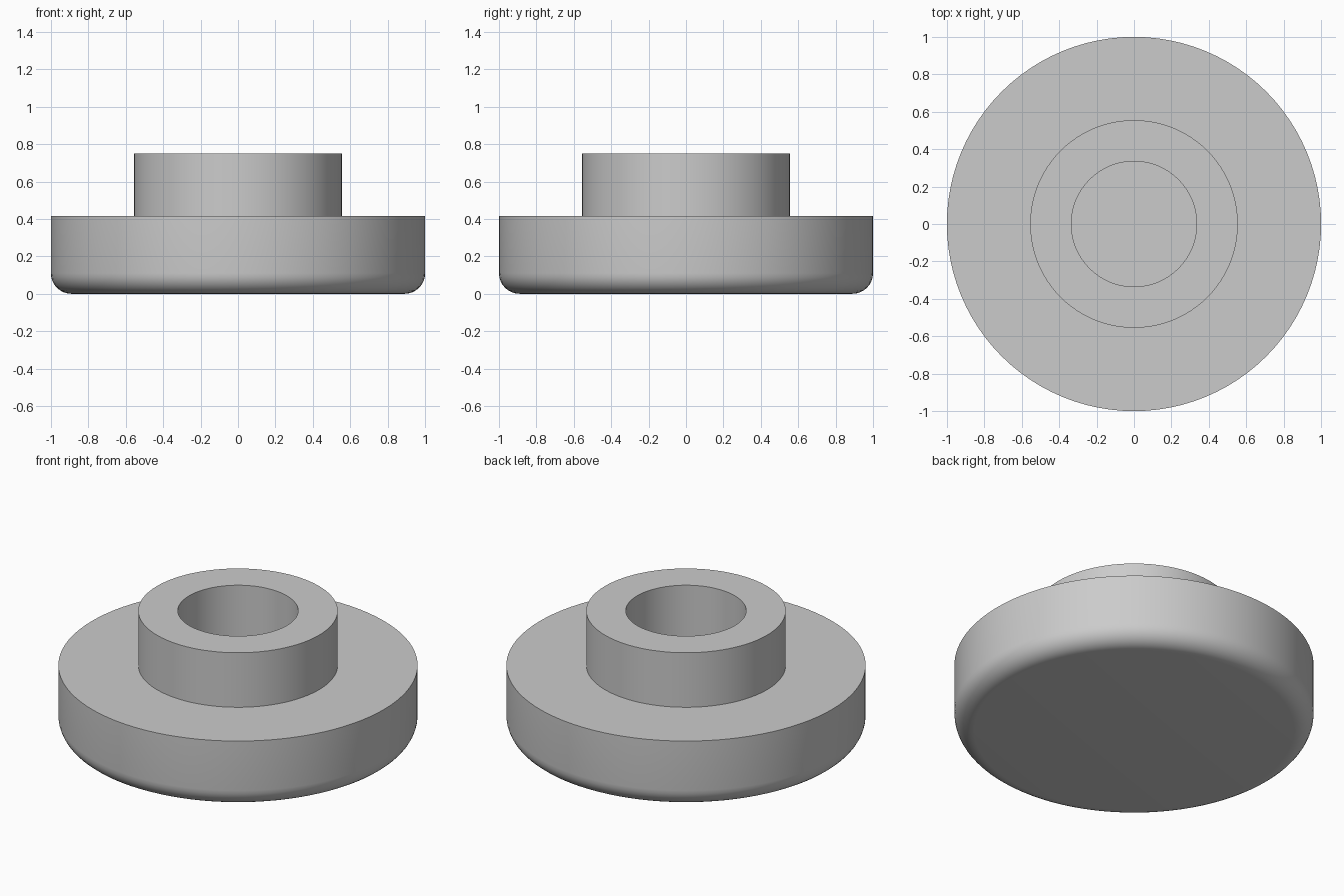
import bpy, bmesh
from math import sin, cos, pi, radians

SEGMENTS = 96

cube = bpy.data.objects.get("Cube")
if cube:
    bpy.data.objects.remove(cube, do_unlink=True)

grey = bpy.data.materials.new("plain grey")
grey.use_nodes = True
colour = (0.6, 0.6, 0.6, 1)
grey.diffuse_color = colour
grey.node_tree.nodes["Principled BSDF"].inputs["Base Color"].default_value = colour


def lathe(name, profile):
    """Revolve an (r, z) profile, listed from the bottom up, around z."""
    bm = bmesh.new()
    verts = [bm.verts.new((r, 0, z)) for r, z in profile]
    edges = [bm.edges.new(pair) for pair in zip(verts, verts[1:])]
    bmesh.ops.spin(bm, geom=verts + edges, cent=(0, 0, 0), axis=(0, 0, 1),
                   angle=2 * pi, steps=SEGMENTS, use_merge=True)
    bmesh.ops.remove_doubles(bm, verts=bm.verts, dist=1e-5)
    bmesh.ops.recalc_face_normals(bm, faces=bm.faces)
    mesh = bpy.data.meshes.new(name)
    bm.to_mesh(mesh)
    bm.free()
    mesh.materials.append(grey)
    obj = bpy.data.objects.new(name, mesh)
    bpy.context.collection.objects.link(obj)
    bpy.ops.object.select_all(action='DESELECT')
    obj.select_set(True)
    bpy.context.view_layer.objects.active = obj
    bpy.ops.object.shade_smooth_by_angle(angle=radians(30))
    return obj


# Outline: rounded bottom rim, flat disc, raised collar, blind hole
radius, disc_top, fillet = 1.0, 0.415, 0.11
collar, hole, top = 0.555, 0.335, 0.75
rim = [(radius - fillet + fillet * sin(a), fillet - fillet * cos(a))
       for a in (i * pi / 16 for i in range(9))]
lathe("disc_with_hollow_collar",
      [(0, 0)] + rim + [(radius, disc_top), (collar, disc_top), (collar, top),
                        (hole, top), (hole, disc_top), (0, disc_top)])
